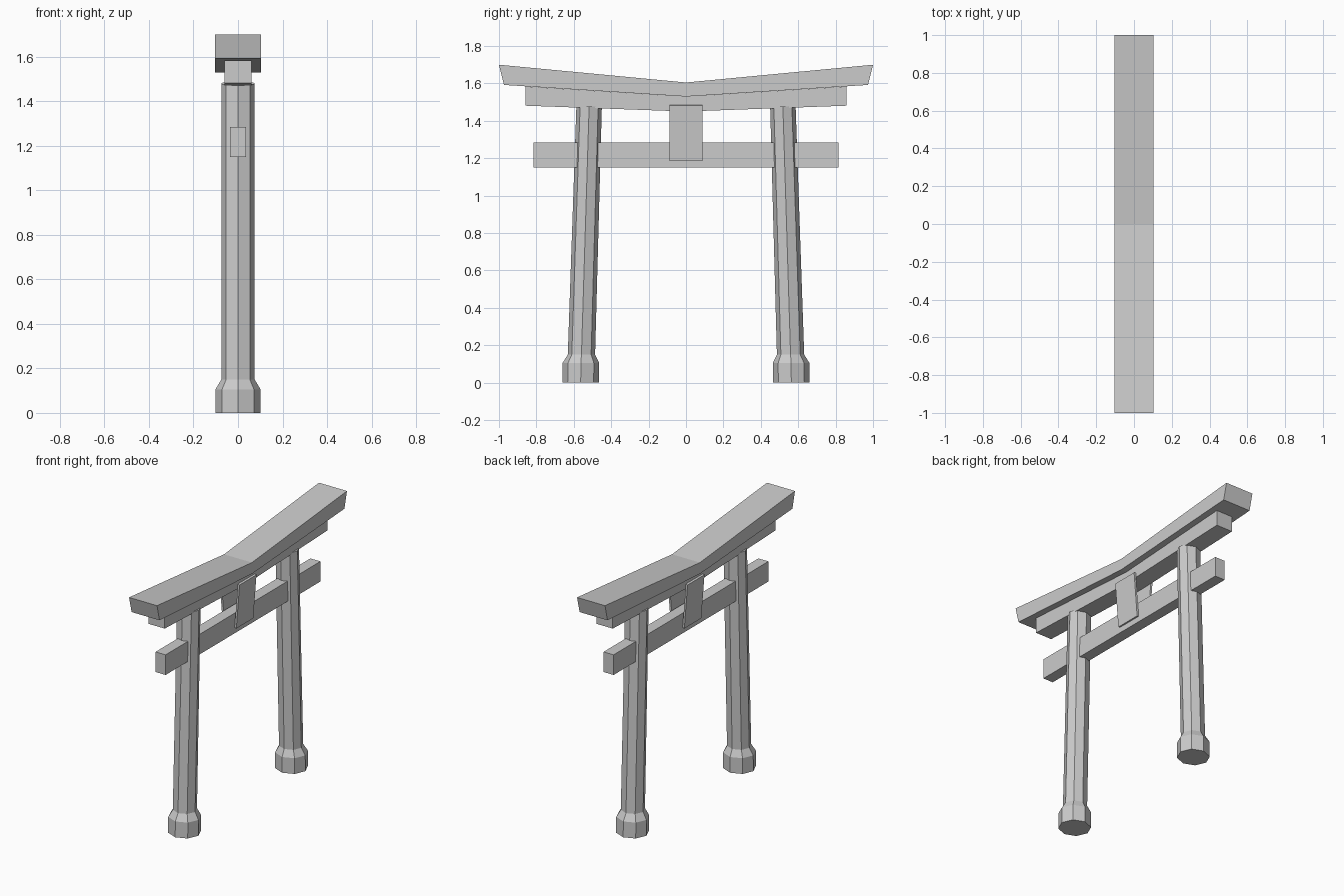
import bpy, bmesh, math

if "Cube" in bpy.data.objects:
    bpy.data.objects.remove(bpy.data.objects["Cube"])


def finish(name, bm):
    bmesh.ops.recalc_face_normals(bm, faces=bm.faces)
    me = bpy.data.meshes.new(name)
    bm.to_mesh(me)
    bm.free()
    ob = bpy.data.objects.new(name, me)
    bpy.context.collection.objects.link(ob)
    return ob


def loft(name, rings):
    """Join equal-length rings of points into a closed solid."""
    bm = bmesh.new()
    loops = [[bm.verts.new(p) for p in ring] for ring in rings]
    n = len(loops[0])
    for a, b in zip(loops, loops[1:]):
        for i in range(n):
            j = (i + 1) % n
            bm.faces.new((a[i], a[j], b[j], b[i]))
    bm.faces.new(loops[0])
    bm.faces.new(loops[-1])
    return finish(name, bm)


def beam(name, half_x, stations):
    """Rectangular beam along y; station = (y bottom, z bottom, y top, z top)."""
    rings = [[(-half_x, yb, zb), (half_x, yb, zb), (half_x, yt, zt), (-half_x, yt, zt)]
             for yb, zb, yt, zt in stations]
    return loft(name, rings)


# Bent roof beam and the narrower beam tucked beneath it
beam("top_beam", 0.103, [(-0.973, 1.592, -1, 1.70), (0, 1.53, 0, 1.605), (0.973, 1.592, 1, 1.70)])
beam("under_beam", 0.06, [(-0.857, 1.481, -0.857, 1.584), (0, 1.45, 0, 1.53),
                          (0.857, 1.481, 0.857, 1.584)])

# Straight tie beam passing through the posts
beam("tie_beam", 0.037, [(-0.815, 1.15, -0.815, 1.284), (0.815, 1.15, 0.815, 1.284)])

# Leaning octagonal posts with flared feet: (z, centre y, radius x, radius y)
sections = [(0, 0.563, 0.102, 0.098), (0.105, 0.562, 0.102, 0.098),
            (0.15, 0.559, 0.075, 0.073), (1.477, 0.518, 0.075, 0.068)]
for side, label in ((-1, "left"), (1, "right")):
    rings = []
    for z, cy, rx, ry in sections:
        lean = 0.035 if z > 1 else 0
        ring = []
        for i in range(8):
            a = i * math.pi / 4
            dy = ry * math.sin(a)
            ring.append((rx * math.cos(a), side * (cy + dy), z + lean * dy))
        rings.append(ring)
    loft(label + "_post", rings)

# Tilted plaques on both faces, between the beams
plaque = [(0.037, 1.188), (0.05, 1.186), (0.074, 1.482), (0.061, 1.485)]
for side, label in ((-1, "rear"), (1, "near")):
    loft(label + "_plaque", [[(side * x, y, z) for x, z in plaque] for y in (-0.089, 0.089)])
